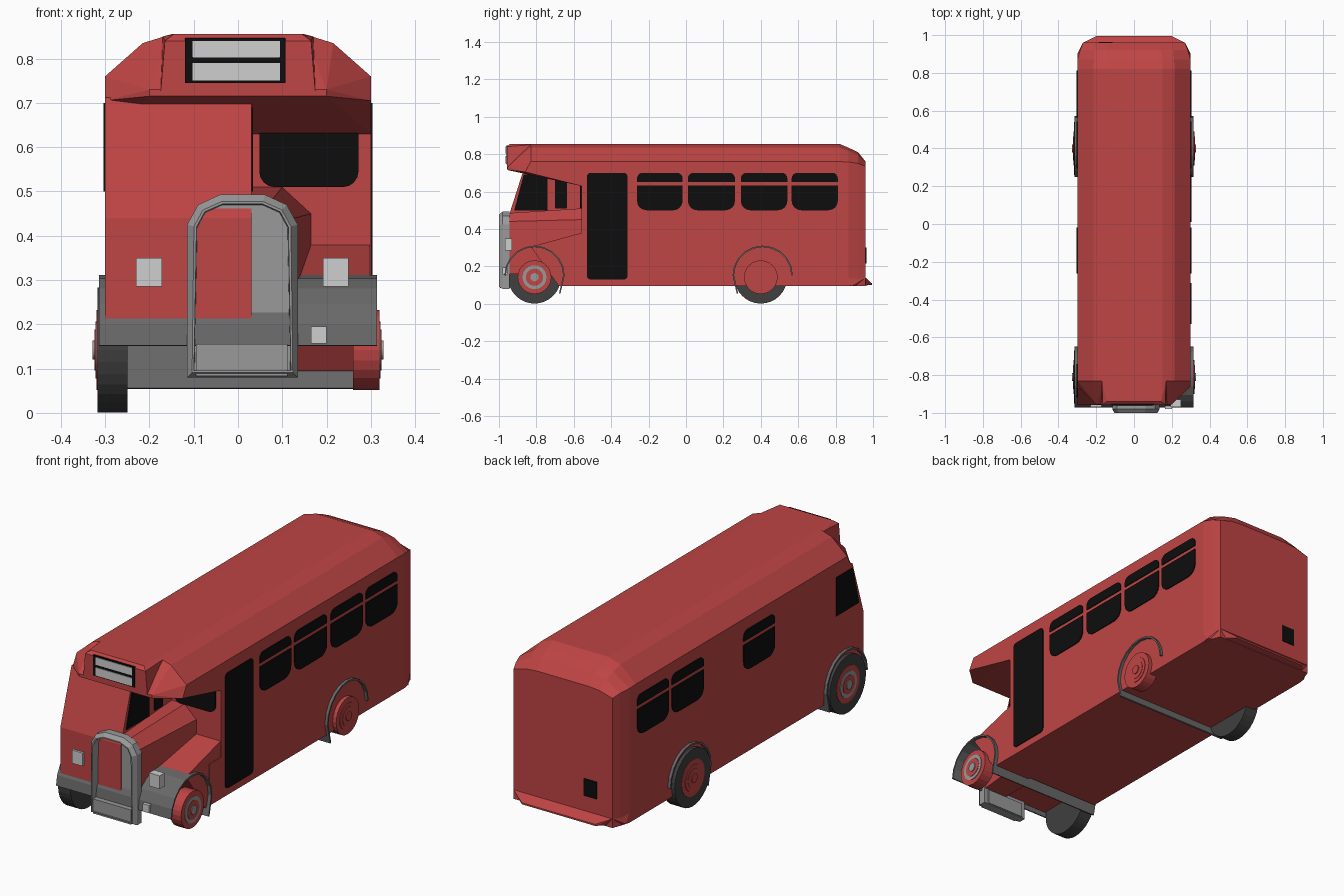
import bpy, bmesh
from math import pi, sin, cos, radians

cube = bpy.data.objects.get("Cube")
if cube:
    bpy.data.objects.remove(cube, do_unlink=True)


def material(name, r, g, b):
    m = bpy.data.materials.new(name)
    m.use_nodes = True
    m.diffuse_color = (r, g, b, 1)
    m.node_tree.nodes["Principled BSDF"].inputs["Base Color"].default_value = (r, g, b, 1)
    return m


RED = material("coach red", 0.52, 0.058, 0.058)
BLACK = material("window black", 0.004, 0.004, 0.004)
GREY = material("radiator grey", 0.32, 0.32, 0.32)
DARK = material("mudguard grey", 0.14, 0.14, 0.14)
RUBBER = material("tyre rubber", 0.05, 0.05, 0.05)
WHITE = material("lamp white", 0.62, 0.62, 0.62)


def finish(name, bm, mat):
    bmesh.ops.recalc_face_normals(bm, faces=bm.faces)
    mesh = bpy.data.meshes.new(name)
    bm.to_mesh(mesh)
    bm.free()
    mesh.materials.append(mat)
    ob = bpy.data.objects.new(name, mesh)
    bpy.context.collection.objects.link(ob)
    return ob


def hull(name, pts, mat):
    """Convex solid around a few corner points."""
    bm = bmesh.new()
    for p in pts:
        bm.verts.new(p)
    res = bmesh.ops.convex_hull(bm, input=bm.verts[:])
    loose = [g for g in set(res["geom_interior"] + res["geom_unused"])
             if isinstance(g, bmesh.types.BMVert)]
    bmesh.ops.delete(bm, geom=loose, context="VERTS")
    bmesh.ops.dissolve_limit(bm, angle_limit=0.01, verts=bm.verts[:], edges=bm.edges[:])
    return finish(name, bm, mat)


def both(*pts):
    """Mirror points across the centre line."""
    return [(s * x, y, z) for x, y, z in pts for s in (1, -1)]


def box(name, x, y, z, mat):
    return hull(name, [(a, b, c) for a in x for b in y for c in z], mat)


def rounded(u, v, r_low, r_high):
    """Rectangle outline with its own corner radius at bottom and top."""
    pts = []
    for cu, cv, a, r in ((u[1], v[1], 0, r_high), (u[0], v[1], 90, r_high),
                         (u[0], v[0], 180, r_low), (u[1], v[0], 270, r_low)):
        su, sv = (1 if cu == u[1] else -1), (1 if cv == v[1] else -1)
        for i in range(5):
            t = radians(a + i * 22.5)
            pts.append((cu - su * r + r * cos(t), cv - sv * r + r * sin(t)))
    return pts


def side_plate(name, x, outline, mat):
    hull(name, [(x + d, u, v) for u, v in outline for d in (-0.004, 0.004)], mat)


def front_plate(name, y, outline, mat):
    hull(name, [(u, y + d, v) for u, v in outline for d in (-0.004, 0.004)], mat)


def loft(name, rings, mat):
    bm = bmesh.new()
    loops = [[bm.verts.new(p) for p in ring] for ring in rings]
    n = len(loops[0])
    for a, b in zip(loops, loops[1:]):
        for i in range(n):
            bm.faces.new((a[i], a[(i + 1) % n], b[(i + 1) % n], b[i]))
    bm.faces.new(loops[0])
    bm.faces.new(loops[-1])
    return finish(name, bm, mat)


# Saloon body with rounded rear dome
def section(y, w, shoulder, mid_w, mid_z, top_w, top):
    half = [(w, 0.095), (w, shoulder), (mid_w, mid_z), (top_w, top)]
    return [(x, y, z) for x, z in half] + [(-x, y, z) for x, z in reversed(half)]


loft("saloon_body", [
    section(-0.56, 0.30, 0.76, 0.215, 0.835, 0.15, 0.855),
    section(0.82, 0.30, 0.76, 0.215, 0.835, 0.15, 0.855),
    section(0.87, 0.30, 0.758, 0.212, 0.817, 0.15, 0.834),
    section(0.92, 0.285, 0.75, 0.208, 0.795, 0.145, 0.81),
    section(0.96, 0.27, 0.735, 0.20, 0.755, 0.14, 0.76)], RED)
hull("rear_skirt", both((0.3, 0.87, 0.095), (0.3, 0.9, 0.1), (0.2, 0.995, 0.1),
                        (0.2, 0.995, 0.108), (0.27, 0.96, 0.14), (0.3, 0.87, 0.14)), RED)

# Front roof dome and destination box
hull("front_dome", both(
    (0.3, -0.56, 0.63), (0.3, -0.56, 0.76), (0.215, -0.56, 0.835), (0.15, -0.56, 0.855),
    (0.3, -0.83, 0.76), (0.215, -0.83, 0.835), (0.15, -0.83, 0.855),
    (0.3, -0.86, 0.705), (0.2, -0.955, 0.715), (0.2, -0.955, 0.73)), RED)
hull("destination_box", both(
    (0.17, -0.83, 0.72), (0.17, -0.83, 0.85), (0.15, -0.83, 0.855), (0.145, -0.94, 0.855),
    (0.165, -0.957, 0.84), (0.175, -0.957, 0.72)), RED)
front_plate("destination_panel", -0.957, rounded((-0.12, 0.107), (0.745, 0.846), 0.001, 0.001), BLACK)
for i, z in enumerate(((0.75, 0.79), (0.803, 0.84))):
    front_plate(f"destination_blind_{i}", -0.96, rounded((-0.103, 0.095), z, 0.001, 0.001), WHITE)

# Driver's half cab, bonnet and lower bulkhead
hull("half_cab", [(x, y, z) for x in (-0.3, 0.03) for y, z in (
    (-0.957, 0.172), (-0.957, 0.44), (-0.87, 0.712), (-0.555, 0.712), (-0.555, 0.172))], RED)
hull("bonnet", [(0, -0.947, 0.16), (0, -0.947, 0.485), (0.08, -0.947, 0.485), (0.128, -0.947, 0.44),
                (0.128, -0.947, 0.16), (0, -0.555, 0.16), (0, -0.555, 0.51), (0.1, -0.555, 0.51),
                (0.165, -0.555, 0.45), (0.165, -0.555, 0.16)], RED)
box("lower_bulkhead", (-0.3, 0.3), (-0.65, -0.55), (0.095, 0.3), RED)
hull("wing_flare", [(x, y, z) for x in (0.1, 0.297) for y, z in (
    (-0.555, 0.095), (-0.555, 0.38), (-0.6, 0.34), (-0.83, 0.305), (-0.68, 0.095))], RED)

# Radiator surround with recessed core
half = [(0.125, 0.08), (0.125, 0.425), (0.1, 0.47), (0.05, 0.493)]
bm = bmesh.new()
ring = [bm.verts.new((0.01 + x, -0.945, z)) for x, z in half]
ring += [bm.verts.new((0.01 - x, -0.945, z)) for x, z in reversed(half)]
front = bm.faces.new(ring)
out = bmesh.ops.extrude_face_region(bm, geom=[front])["geom"]
bmesh.ops.translate(bm, vec=(0, -0.035, 0), verts=[v for v in out if isinstance(v, bmesh.types.BMVert)])
front = [f for f in out if isinstance(f, bmesh.types.BMFace)][0]
bmesh.ops.recalc_face_normals(bm, faces=bm.faces)
for thick, depth in ((0.016, 0.02), (0.006, 0), (0.002, -0.05)):
    bmesh.ops.inset_individual(bm, faces=[front], thickness=thick, depth=depth)
finish("radiator_surround", bm, GREY)
box("radiator_apron", (-0.095, 0.112), (-0.995, -0.94), (0.083, 0.155), GREY)

# Lamps
for name, x in (("left", (0.192, 0.25)), ("right", (-0.23, -0.172))):
    box(f"headlamp_{name}", x, (-0.968, -0.93), (0.285, 0.35), WHITE)
box("fog_lamp", (0.165, 0.2), (-0.98, -0.955), (0.157, 0.195), WHITE)


# Mudguards: arched strip across the full width, ending in a flap
def mudguard(name, path):
    bm = bmesh.new()
    rows = [[bm.verts.new((x, y, z)) for x in (-0.314, 0.314)] for y, z in path]
    for a, b in zip(rows, rows[1:]):
        bm.faces.new((a[0], a[1], b[1], b[0]))
    ob = finish(name, bm, DARK)
    mod = ob.modifiers.new("thickness", "SOLIDIFY")
    mod.thickness = 0.008
    mod.offset = 0


def arch(y, side):
    pts = [(y - side * 0.157 * cos(pi * i / 10), 0.152 + 0.155 * sin(pi * i / 10)) for i in range(11)]
    return pts + [(y + side * 0.135, 0.055)]


mudguard("front_mudguard", arch(-0.81, 1))
mudguard("rear_mudguard", arch(0.41, -1))


# Wheels
def disc(name, x0, x1, y, r, mat, sides=24):
    pts = [(x, y + r * cos(2 * pi * i / sides), 0.142 + r * sin(2 * pi * i / sides))
           for x in (x0, x1) for i in range(sides)]
    hull(name, pts, mat)


for end, y in (("front", -0.81), ("rear", 0.4)):
    ring_mat = GREY if end == "front" else RED
    for side, s in (("left", 1), ("right", -1)):
        disc(f"{end}_{side}_wheel", s * 0.26, s * 0.319, y, 0.09, RED)
        disc(f"{end}_{side}_hub_ring", s * 0.3, s * 0.322, y, 0.064, ring_mat)
        disc(f"{end}_{side}_hub", s * 0.3, s * 0.324, y, 0.046, RED)
        disc(f"{end}_{side}_hub_cap", s * 0.3, s * 0.328, y, 0.022, ring_mat)
    disc(f"{end}_right_tyre", -0.25, -0.317, y, 0.141, RUBBER, 32)

# Saloon windows, each with a lower pane and a top light
for i, y in enumerate(((-0.262, -0.018), (0.01, 0.262), (0.293, 0.542), (0.565, 0.812))):
    for side, x in (("left", 0.3), ("right", -0.3)):
        if side == "right" and i == 1:
            continue
        side_plate(f"{side}_window_{i}", x, rounded(y, (0.5, 0.632), 0.05, 0.001), BLACK)
        side_plate(f"{side}_top_light_{i}", x, rounded(y, (0.65, 0.7), 0.001, 0.03), BLACK)
side_plate("door", 0.3, rounded((-0.53, -0.313), (0.13, 0.7), 0.02, 0.02), BLACK)

# Cab windows, windscreen and rear panel
cab_window = [(-0.918, 0.5), (-0.868, 0.69), (-0.74, 0.69), (-0.74, 0.5)]
side_plate("cab_outer_window", -0.3, cab_window, BLACK)
side_plate("cab_inner_window", 0.03, cab_window, BLACK)
side_plate("cab_inner_rear_window", 0.03, rounded((-0.7, -0.635), (0.51, 0.69), 0.005, 0.005), BLACK)
front_plate("saloon_windscreen", -0.563, rounded((0.048, 0.272), (0.51, 0.69), 0.035, 0.001), BLACK)
hull("rear_plate", [(x, y, z) for x in (-0.185, -0.115) for y in (0.957, 0.964)
                    for z in (0.215, 0.3)], BLACK)
